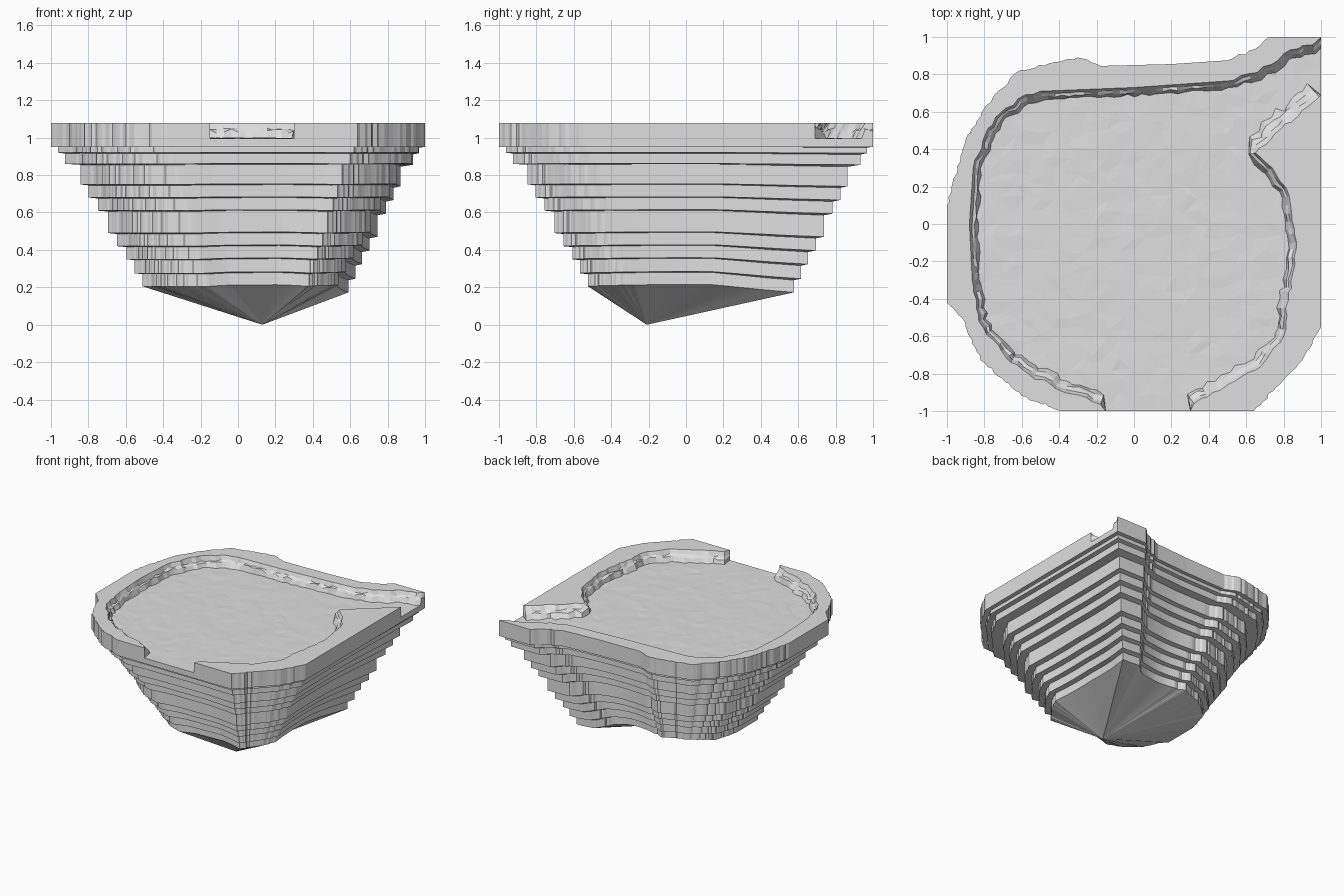
import bpy, bmesh, random
from mathutils import Vector
from mathutils.geometry import intersect_point_tri_2d, tessellate_polygon

random.seed(4)
cube = bpy.data.objects.get("Cube")
if cube:
    bpy.data.objects.remove(cube)

stone = bpy.data.materials.new("pale grey stone")
stone.use_nodes = True
GREY = (0.74, 0.74, 0.74, 1)
stone.diffuse_color = GREY
stone.node_tree.nodes["Principled BSDF"].inputs["Base Color"].default_value = GREY

FLOOR, TOP = 0.995, 1.078


def clamp(v):
    return max(-1.0, min(1.0, v))


def rough_path(points, step, jitter):
    """Resample a polyline and chip its slanted stretches."""
    out = []
    pts = [Vector(p) for p in points]
    for a, b in zip(pts, pts[1:]):
        d = b - a
        n = max(1, round(d.length / step))
        straight = min(abs(d.x), abs(d.y)) < 0.1 * d.length
        for i in range(n):
            p = a + d * i / n
            if not straight and i:
                p += Vector((random.uniform(-jitter, jitter), random.uniform(-jitter, jitter)))
            out.append(Vector((clamp(p.x), clamp(p.y))))
    return out + [pts[-1]]


def finish(name, bm):
    bmesh.ops.recalc_face_normals(bm, faces=bm.faces)
    mesh = bpy.data.meshes.new(name)
    bm.to_mesh(mesh)
    bm.free()
    mesh.materials.append(stone)
    obj = bpy.data.objects.new(name, mesh)
    bpy.context.collection.objects.link(obj)
    return obj


def loft(name, rings, tip=None):
    """Skin closed rings from top to bottom, ending flat or in a point."""
    bm = bmesh.new()
    loops = [[bm.verts.new(p) for p in ring] for ring in rings]
    for up, low in zip(loops, loops[1:]):
        for i in range(len(up)):
            bm.faces.new((up[i - 1], up[i], low[i], low[i - 1]))
    bm.faces.new(loops[0])
    if tip:
        point = bm.verts.new(tip)
        for i in range(len(loops[-1])):
            bm.faces.new((loops[-1][i - 1], loops[-1][i], point))
    else:
        bm.faces.new(loops[-1])
    return finish(name, bm)


# Outer edge, split where the rim is broken at the front and back corner
main_outer = rough_path([(-.15, -1), (-.38, -1), (-.6, -.92), (-.82, -.73), (-.92, -.5),
                         (-1, -.42), (-1, .1), (-.9, .45), (-.8, .62), (-.63, .81),
                         (-.45, .86), (-.3, .89), (-.18, .845), (.2, .855), (.5, .875),
                         (.63, .93), (.72, 1), (1, 1)], .025, .007)
side_outer = rough_path([(1, .69), (1, -.55), (.88, -.75), (.64, -1), (.3, -1)], .025, .007)
outline = main_outer + side_outer

# Terraced underside: scale and lower height of every step
STEPS = [(1, .95), (.965, .92), (.93, .86), (.855, .75), (.815, .68), (.77, .61),
         (.72, .49), (.675, .42), (.63, .35), (.59, .275), (.55, .205)]
CENTRE = Vector((.09, .06))
# Sides that bow inwards lower down: outward direction, middle, half length, depth
HOLLOWS = [(Vector((1, 0)), -.05, 1.05, .07), (Vector((0, 1)), -.18, .48, .07),
           (Vector((0, -1)), .13, .5, .04), (Vector((-.255, .967)), .33, .43, .07)]


def tier_ring(scale, z):
    ring = []
    depth = (1 - scale) / .45
    for p in outline:
        q = CENTRE + (p - CENTRE) * scale
        sag = .032 * max(0, min(1, (p.x + p.y - 1.2) / .7))
        for out, middle, half, inset in HOLLOWS:
            offset = (p.dot(out.orthogonal()) - middle) / half
            if p.dot(out) > .6 and abs(offset) < 1:
                bow = 1 - offset ** 2
                q -= out * inset * depth * bow
                sag -= .01 * bow
        ring.append((q.x, q.y, z - sag * depth))
    return ring


rings, z_top = [], FLOOR
for scale, z_low in STEPS:
    rings += [tier_ring(scale, z_top), tier_ring(scale, z_low)]
    z_top = z_low - (.005 if scale < 1 else 0)
loft("terraced_base", rings, (.13, -.21, 0))


# Raised rim with a chipped, sloping inner wall and a narrow ledge
def rim(name, outer, inner_points):
    inner = rough_path(inner_points, .04, .01)
    normals = []
    for i in range(len(inner)):
        d = inner[min(i + 1, len(inner) - 1)] - inner[max(i - 1, 0)]
        normals.append(Vector((-d.y, d.x)).normalized())
    layers = []
    for z, slope in ((TOP, 0), (1.045, .3), (1.035, .65), (FLOOR, 1)):
        ring = [(p.x, p.y, z) for p in outer]
        for p, n in zip(inner, normals):
            bank = p.x > .64 and .4 < p.y < .72
            width = .085 if bank else .06 if p.y < -.7 else .045
            q = p + n * width * slope * random.uniform(.8, 1.2)
            lift = random.uniform(-.012, .012) if 0 < slope < 1 else 0
            ring.append((clamp(q.x), clamp(q.y), z + lift))
        layers.append(ring)
    loft(name, layers)


rim("main_rim", main_outer,
    [(.98, .98), (.8, .91), (.66, .81), (.5, .765), (0, .73), (-.5, .71), (-.62, .67),
     (-.74, .57), (-.81, .44), (-.86, .3), (-.88, 0), (-.865, -.3), (-.83, -.52),
     (-.66, -.74), (-.42, -.88), (-.18, -.965)])
rim("side_rim", side_outer,
    [(.32, -.96), (.5, -.86), (.68, -.76), (.8, -.6), (.84, -.3), (.87, -.1), (.83, .15),
     (.74, .3), (.65, .38), (.75, .48), (.88, .58), (.99, .68)])

# Slightly uneven ground inside the rim
tris = [[outline[i] for i in t]
        for t in tessellate_polygon([[p.to_3d() for p in outline]])]
bm = bmesh.new()
bmesh.ops.create_grid(bm, x_segments=28, y_segments=28, size=.985)
for v in bm.verts:
    v.co.z = FLOOR + random.uniform(.001, .005)
    if max(abs(v.co.x), abs(v.co.y)) < .95:
        v.co.x += random.uniform(-.02, .02)
        v.co.y += random.uniform(-.02, .02)
outside = [v for v in bm.verts
           if not any(intersect_point_tri_2d(v.co.xy * 1.01, *t) for t in tris)]
bmesh.ops.delete(bm, geom=outside, context='VERTS')
bmesh.ops.triangulate(bm, faces=bm.faces)
ground = finish("ground", bm)
if ground.data.polygons[0].normal.z < 0:
    ground.data.flip_normals()
